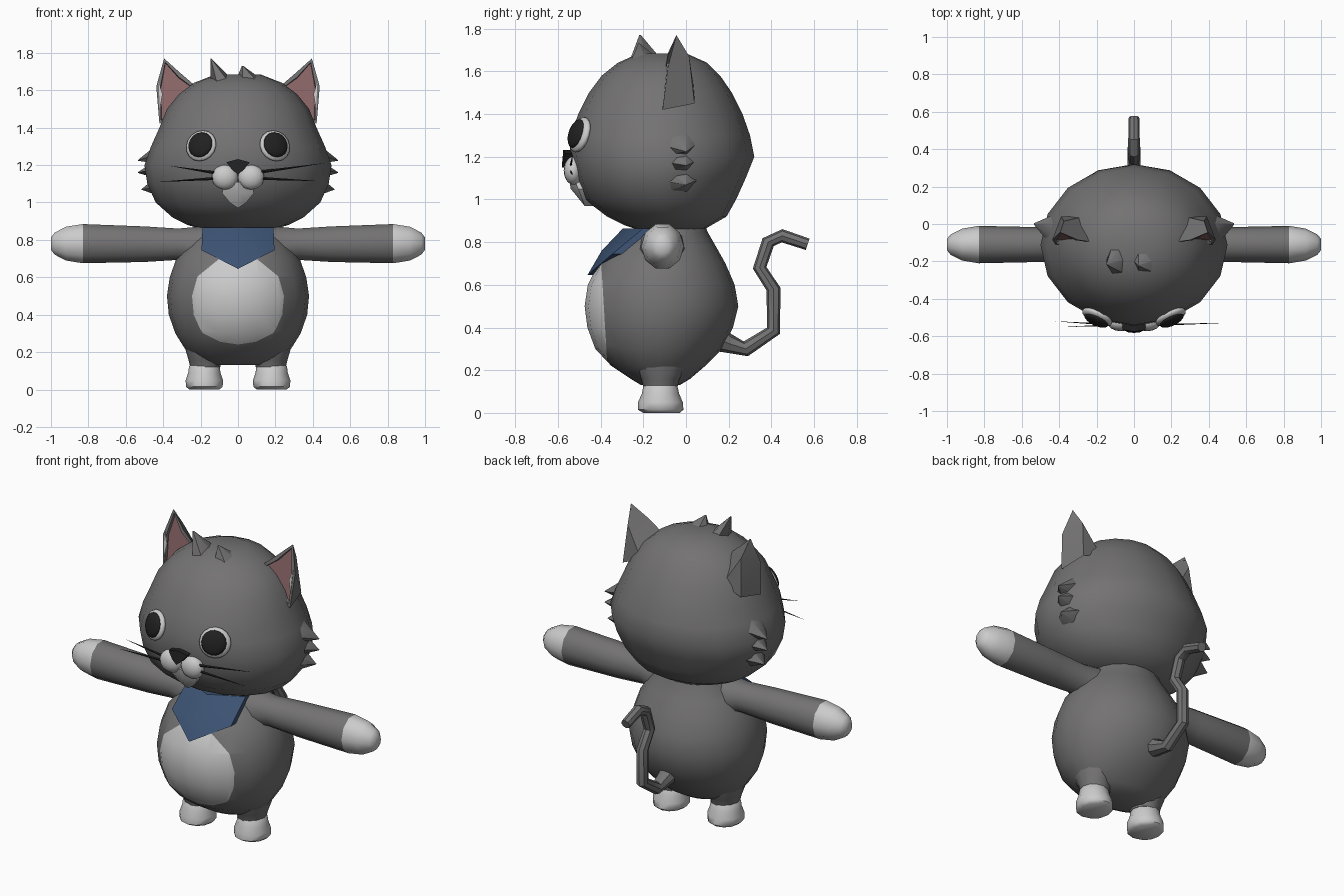
import bpy, bmesh, math
from mathutils import Vector as V, Matrix

if "Cube" in bpy.data.objects:
    bpy.data.objects.remove(bpy.data.objects["Cube"])


def material(name, r, g, b):
    m = bpy.data.materials.new(name)
    m.diffuse_color = (r, g, b, 1)
    m.use_nodes = True
    m.node_tree.nodes["Principled BSDF"].inputs["Base Color"].default_value = m.diffuse_color
    return m


GREY = material("grey fur", 0.175, 0.17, 0.17)
PALE = material("pale fur", 0.60, 0.60, 0.60)
BLACK = material("black", 0.015, 0.015, 0.015)
PINK = material("ear pink", 0.27, 0.135, 0.14)
BLUE = material("scarf blue", 0.045, 0.085, 0.17)


def finish(name, bm, mats, rule=None, angle=50):
    """Turn a bmesh into a smooth object; rule(face centre) picks the material."""
    bmesh.ops.recalc_face_normals(bm, faces=bm.faces)
    if rule:
        for f in bm.faces:
            f.material_index = rule(f.calc_center_median())
    me = bpy.data.meshes.new(name)
    bm.to_mesh(me)
    bm.free()
    for m in mats:
        me.materials.append(m)
    ob = bpy.data.objects.new(name, me)
    bpy.context.collection.objects.link(ob)
    bpy.ops.object.select_all(action='DESELECT')
    ob.select_set(True)
    bpy.context.view_layer.objects.active = ob
    bpy.ops.object.shade_smooth_by_angle(angle=math.radians(angle))
    return ob


def loft(rings, n):
    """Closed tube through rings of (centre, half axis u, half axis v)."""
    bm = bmesh.new()
    loops = []
    for c, u, v in rings:
        loops.append([bm.verts.new(V(c) + V(u) * math.cos(a) + V(v) * math.sin(a))
                      for a in (2 * math.pi * i / n for i in range(n))])
    for p, q in zip(loops, loops[1:]):
        for i in range(n):
            j = (i + 1) % n
            bm.faces.new((p[i], p[j], q[j], q[i]))
    bm.faces.new(loops[0])
    bm.faces.new(loops[-1])
    return bm


def upright(rows, x=0):
    """Rings stacked in z from (z, y front, y back, half width)."""
    return [((x, (a + b) / 2, z), (w, 0, 0), (0, (b - a) / 2, 0)) for z, a, b, w in rows]


def spike(name, base, tip, u, v, mat, n=6):
    u, v = V(u), V(v)
    finish(name, loft([(base, u, v), (tip, u * 0.04, v * 0.04)], n), [mat])


def ball(name, centre, radii, mat, normal=None):
    """Ellipsoid; its third radius points along normal."""
    rot = V(normal).to_track_quat('Z', 'Y').to_matrix().to_4x4() if normal else Matrix()
    bm = bmesh.new()
    bmesh.ops.create_uvsphere(bm, u_segments=16, v_segments=10, radius=1,
                              matrix=Matrix.Translation(centre) @ rot @ Matrix.Diagonal((*radii, 1)))
    finish(name, bm, [mat])


def slab(name, pts, faces, depth, mat):
    """Sheet of faces thickened along y by depth."""
    bm = bmesh.new()
    vs = [bm.verts.new(p) for p in pts]
    fs = [bm.faces.new([vs[i] for i in f]) for f in faces]
    ext = bmesh.ops.extrude_face_region(bm, geom=fs, use_keep_orig=True)
    bmesh.ops.translate(bm, vec=(0, depth, 0),
                        verts=[g for g in ext['geom'] if isinstance(g, bmesh.types.BMVert)])
    finish(name, bm, [mat], angle=35)


# Head
finish("head", loft(upright([
    (0.85, -0.20, 0.07, 0.17), (0.88, -0.29, 0.12, 0.27), (0.92, -0.37, 0.19, 0.35),
    (1.0, -0.475, 0.235, 0.44), (1.1, -0.52, 0.28, 0.485), (1.2, -0.545, 0.32, 0.50),
    (1.3, -0.54, 0.30, 0.465), (1.4, -0.505, 0.265, 0.42), (1.5, -0.455, 0.215, 0.38),
    (1.58, -0.395, 0.16, 0.315), (1.64, -0.32, 0.10, 0.235), (1.685, -0.22, -0.0, 0.12)]), 16), [GREY])

# Body, cut by a plane at the front to give the pale oval belly
body = loft(upright([
    (0.13, -0.21, -0.03, 0.14), (0.16, -0.26, 0.02, 0.22), (0.22, -0.35, 0.09, 0.285),
    (0.30, -0.425, 0.17, 0.335), (0.40, -0.462, 0.22, 0.37), (0.50, -0.475, 0.245, 0.38),
    (0.60, -0.46, 0.228, 0.365), (0.70, -0.41, 0.185, 0.33), (0.78, -0.335, 0.14, 0.27),
    (0.85, -0.25, 0.10, 0.21), (0.92, -0.22, 0.08, 0.18)]), 20)
cut, nor = V((0, -0.385, 0.5)), V((0, -1, -0.06))
bmesh.ops.bisect_plane(body, geom=body.verts[:] + body.edges[:] + body.faces[:], plane_co=cut, plane_no=nor)
finish("body", body, [GREY, PALE], lambda c: int((c - cut).dot(nor) > 0))

# Tail: round tube along a bent path in the yz plane
path = [(0.12, 0.36, 0.07), (0.20, 0.325, 0.045), (0.28, 0.30, 0.036), (0.41, 0.385, 0.034),
        (0.41, 0.58, 0.033), (0.345, 0.68, 0.032), (0.385, 0.80, 0.032), (0.45, 0.83, 0.031),
        (0.57, 0.79, 0.028)]
rings = []
for i, (y, z, r) in enumerate(path):
    a, b = path[max(i - 1, 0)], path[min(i + 1, len(path) - 1)]
    d = V((0, b[0] - a[0], b[1] - a[1])).normalized()
    rings.append(((0, y, z), (r, 0, 0), V((0, -d.z, d.y)) * r))
finish("tail", loft(rings, 8), [GREY], angle=40)

for s, side in ((-1, "left"), (1, "right")):
    # Arm with pale paw
    arm = [(s * x, -0.11, z) for x, z in ((0.12, 0.75), (0.22, 0.765), (0.32, 0.777), (0.5, 0.777),
                                          (0.83, 0.78), (0.92, 0.78), (0.98, 0.78), (1.0, 0.78))]
    size = [(0.13, 0.14), (0.11, 0.11), (0.09, 0.088), (0.093, 0.1),
            (0.10, 0.11), (0.085, 0.095), (0.055, 0.062), (0.03, 0.035)]
    finish(side + "_arm", loft([(c, (0, ry, 0), (0, 0, rz)) for c, (ry, rz) in zip(arm, size)], 10),
           [GREY, PALE], lambda c: int(abs(c.x) > 0.83))

    # Leg and foot
    finish(side + "_leg", loft(upright([
        (0.12, -0.20, -0.04, 0.08), (0.16, -0.21, -0.03, 0.09), (0.21, -0.24, 0.0, 0.105),
        (0.30, -0.25, 0.01, 0.12)], s * 0.175), 12), [GREY])
    finish(side + "_foot", loft(upright([
        (0.0, -0.20, -0.03, 0.08), (0.015, -0.225, -0.012, 0.098), (0.05, -0.225, -0.015, 0.10),
        (0.09, -0.207, -0.032, 0.086), (0.125, -0.20, -0.04, 0.082), (0.145, -0.18, -0.06, 0.06)],
        s * 0.18), 12), [PALE])

    # Ear: front outline inset and pushed back for the pink, ridged shell behind
    bm = bmesh.new()
    pts = [(0.20, -0.10, 1.60), (0.30, -0.085, 1.685), (0.395, -0.045, 1.77), (0.437, -0.085, 1.62),
           (0.42, -0.11, 1.42), (0.27, 0.04, 1.50), (0.39, 0.04, 1.45), (0.375, 0.015, 1.67)]
    vs = [bm.verts.new((s * x, y, z)) for x, y, z in pts]
    for f in ((0, 1, 7, 5), (1, 2, 7), (2, 3, 7), (3, 4, 6, 7), (5, 7, 6)):
        bm.faces.new([vs[i] for i in f])
    front = bm.faces.new(vs[:5])
    bmesh.ops.inset_region(bm, faces=[front], thickness=0.022, use_boundary=False)
    bmesh.ops.inset_individual(bm, faces=[front], thickness=0.022)
    bmesh.ops.inset_individual(bm, faces=[front], thickness=0.004)
    front.material_index = 1
    bmesh.ops.translate(bm, verts=front.verts[:], vec=(0, 0.02, 0))
    finish(side + "_ear", bm, [GREY, PINK], angle=45)
    for k, tri in enumerate((((0.418, 1.50), (0.424, 1.64), (0.403, 1.58)),
                             ((0.245, 1.61), (0.28, 1.60), (0.33, 1.53)))):
        slab(f"{side}_ear_fluff_{k}", [(s * x, -0.104 + (z - 1.5) * 0.12, z) for x, z in tri],
             [(0, 1, 2)], 0.008, PALE)

    # Cheek tufts
    for k, (zb, zt, x) in enumerate(((1.26, 1.225, 0.535), (1.18, 1.16, 0.535), (1.09, 1.07, 0.515))):
        spike(f"{side}_cheek_tuft_{k}", (s * 0.43, -0.04, zb), (s * x, 0.0, zt),
              (0, 0.09, 0), (0, 0, 0.06), GREY)

    # Eye: flat pale disc with a black disc on top
    n = V((s * 0.4, -0.85, 0.28)).normalized()
    c = V((s * 0.197, -0.497, 1.303))
    ball(side + "_eye_white", c, (0.088, 0.086, 0.03), PALE, n)
    ball(side + "_pupil", c + n * 0.02 + V((-s * 0.004, 0, 0)), (0.070, 0.070, 0.024), BLACK, n)

    # Muzzle and whiskers
    ball(side + "_muzzle", (s * 0.07, -0.528, 1.135), (0.07, 0.045, 0.066), PALE)

for k, (x0, z0, x1, y1, z1) in enumerate(((0.10, 1.16, 0.46, -0.53, 1.21), (0.10, 1.13, 0.42, -0.53, 1.115),
                                          (-0.10, 1.155, -0.36, -0.55, 1.195),
                                          (-0.10, 1.13, -0.42, -0.52, 1.11))):
    spike(f"whisker_{k}", (x0, -0.54, z0), (x1, y1, z1), (0, 0.006, 0), (0, 0, 0.009), BLACK, 4)

# Nose and chin
slab("nose", [(-0.062, -0.565, 1.215), (0, -0.575, 1.232), (0.062, -0.565, 1.215), (0.03, -0.58, 1.175),
              (0, -0.582, 1.15), (-0.03, -0.58, 1.175)], [(0, 1, 4, 5), (1, 2, 3, 4)], 0.06, BLACK)
slab("chin", [(-0.075, -0.53, 1.11), (0, -0.55, 1.11), (0.075, -0.53, 1.11),
              (-0.085, -0.505, 1.05), (0, -0.54, 1.05), (0.085, -0.505, 1.05),
              (-0.045, -0.485, 1.0), (0, -0.475, 0.97), (0.045, -0.485, 1.0)],
     [(0, 1, 4, 3), (1, 2, 5, 4), (3, 4, 7, 6), (4, 5, 8, 7)], 0.06, PALE)

# Tufts on top of the head
spike("top_tuft_0", (-0.07, -0.18, 1.62), (-0.145, -0.215, 1.77), (0.075, 0, 0), (0, 0.11, 0), GREY)
spike("top_tuft_1", (0.08, -0.17, 1.61), (0.025, -0.22, 1.73), (0.11, 0, 0), (0, 0.12, 0), GREY)

# Scarf: pointed bib folded over the chest
slab("scarf", [(-0.19, -0.20, 0.865), (0, -0.295, 0.865), (0.19, -0.20, 0.865),
               (-0.195, -0.345, 0.745), (0, -0.395, 0.76), (0.195, -0.345, 0.745), (0, -0.462, 0.645)],
     [(0, 1, 4, 3), (1, 2, 5, 4), (3, 4, 6), (4, 5, 6)], 0.045, BLUE)
